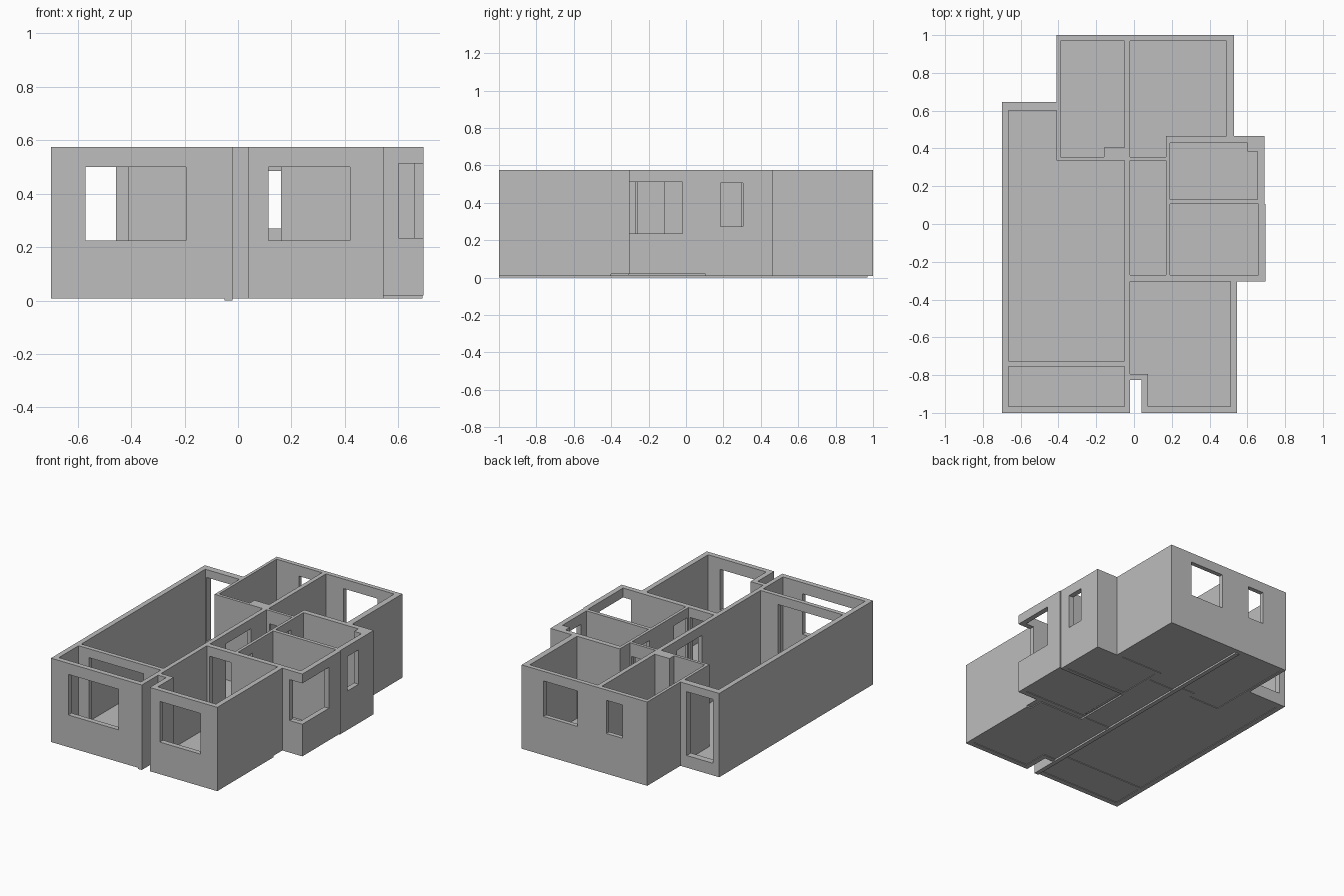
import bpy, bmesh

cube = bpy.data.objects.get("Cube")
if cube:
    bpy.data.objects.remove(cube, do_unlink=True)

plaster = bpy.data.materials.new("plaster_grey")
plaster.use_nodes = True
GREY = (0.51, 0.51, 0.51, 1)
plaster.diffuse_color = GREY
plaster.node_tree.nodes["Principled BSDF"].inputs["Base Color"].default_value = GREY

TOP = 0.575
BASE = 0.008


def rect(x0, x1, y0, y1):
    return [(x0, y0), (x1, y0), (x1, y1), (x0, y1)]


def prism(name, outline, z0, z1):
    """Upright block from a plan outline."""
    bm = bmesh.new()
    face = bm.faces.new([bm.verts.new((x, y, z0)) for x, y in outline])
    out = bmesh.ops.extrude_face_region(bm, geom=[face])
    for v in out["geom"]:
        if isinstance(v, bmesh.types.BMVert):
            v.co.z = z1
    bmesh.ops.recalc_face_normals(bm, faces=bm.faces[:])
    mesh = bpy.data.meshes.new(name)
    bm.to_mesh(mesh)
    bm.free()
    mesh.materials.append(plaster)
    obj = bpy.data.objects.new(name, mesh)
    bpy.context.scene.collection.objects.link(obj)
    return obj


def cut(target, outline, z0, z1):
    """Subtract a block from the target and discard the cutter."""
    cutter = prism("cutter", outline, z0, z1)
    cutter.hide_render = True
    mod = target.modifiers.new("cut", "BOOLEAN")
    mod.operation = "DIFFERENCE"
    mod.solver = "EXACT"
    mod.object = cutter
    bpy.context.view_layer.objects.active = target
    bpy.ops.object.modifier_apply(modifier=mod.name)
    bpy.data.objects.remove(cutter, do_unlink=True)


# Outer wall outline
walls = prism("walls", [
    (-.41, 1), (-.41, .645), (-.70, .645), (-.70, -1), (-.02, -1), (-.02, -.825),
    (.04, -.825), (.04, -1), (.545, -1), (.545, -.305), (.695, -.305),
    (.695, .105), (.69, .105), (.69, .465), (.53, .465), (.53, 1)], BASE, TOP)

# Rooms, each hollowed out and given its own floor
rooms = {
    "back_right_room": [(-.39, .355), (-.16, .355), (-.16, .405), (-.05, .405),
                        (-.05, .97), (-.39, .97)],
    "back_left_room": [(-.02, .355), (.17, .355), (.17, .465), (.49, .465),
                       (.49, .97), (-.02, .97)],
    "bathroom": [(.19, .13), (.655, .13), (.655, .385), (.60, .385), (.60, .43), (.19, .43)],
    "bay_room": rect(.19, .66, -.27, .105),
    "hallway": rect(-.02, .17, -.27, .335),
    "living_room": [(-.665, -.725), (-.05, -.725), (-.05, .335), (-.41, .335),
                    (-.41, .60), (-.665, .60)],
    "balcony": rect(-.665, -.05, -.965, -.755),
    "front_room": [(.075, -.965), (.51, -.965), (.51, -.305), (-.02, -.305),
                   (-.02, -.795), (.075, -.795)],
}
for name, outline in rooms.items():
    cut(walls, outline, -.1, 1)
    lift = .01 if name == "bay_room" else 0
    prism(name + "_floor", outline, .012 + lift, .02 + lift)

# Raised underside of the bay
cut(walls, rect(.18, .8, -.4, .105), -.1, .018)

# Windows and doors: plan area, sill height, head height
openings = [
    (rect(-.57, -.195, -1.05, -.9), .225, .50),     # balcony window
    (rect(.115, .42, -1.05, -.9), .225, .50),       # front window
    (rect(.60, .8, -.4, -.02), .235, .512),         # corner bay window
    (rect(.64, .8, .185, .305), .272, .505),        # bathroom window
    (rect(.112, .366, .93, 1.05), .27, .51),        # large back window
    (rect(-.223, -.104, .93, 1.05), .28, .505),     # small back window
    (rect(-.655, -.457, .58, .70), .09, .522),      # back door
    (rect(-.585, -.18, -.77, -.71), .02, .515),     # balcony door
    (rect(0, .16, -.32, -.26), .02, .51),           # front room door
    (rect(.0, .16, .32, .37), .02, .485),           # back room door
    (rect(-.06, -.01, -.10, .17), .02, .51),        # living room door
    (rect(.16, .20, -.26, -.115), .02, .51),        # bay room door
    (rect(.16, .20, .15, .295), .02, .51),          # bathroom door
]
for outline, sill, head in openings:
    cut(walls, outline, sill, head)

# Footing under the central wall
prism("central_footing", rect(-.05, -.02, -1, .97), 0, .012)
